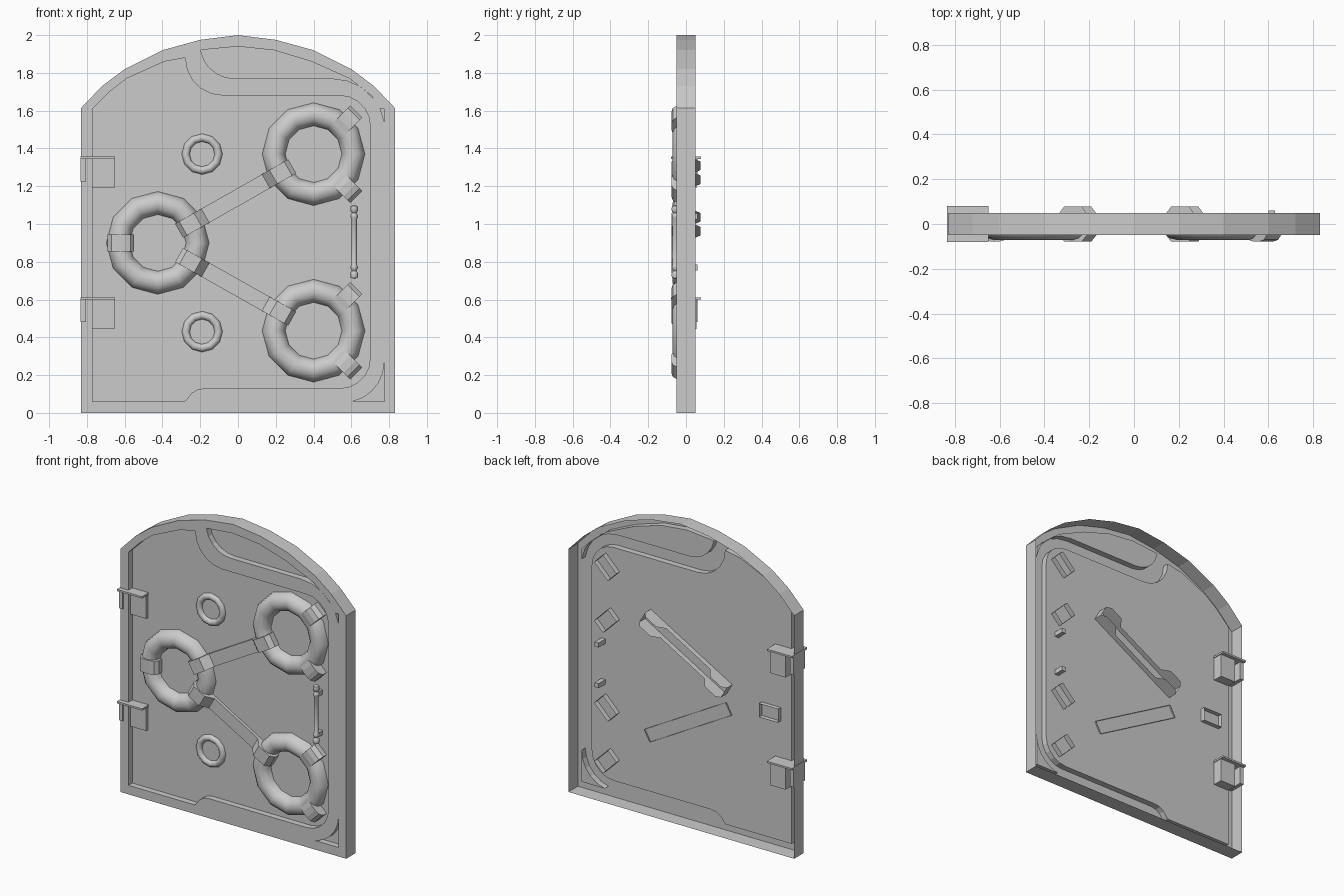
import bpy, bmesh
from math import sin, cos, pi, radians, atan2, degrees, hypot
from mathutils import Vector
from mathutils.geometry import tessellate_polygon

if "Cube" in bpy.data.objects:
    bpy.data.objects.remove(bpy.data.objects["Cube"])

FRONT, PANEL, BACK = -0.05, -0.01, 0.05


def finish(name, verts, faces, smooth=False):
    """Make an open-backed shell whose front faces -y."""
    bm = bmesh.new()
    vs = [bm.verts.new(v) for v in verts]
    for f in faces:
        bm.faces.new([vs[i] for i in f])
    bmesh.ops.recalc_face_normals(bm, faces=bm.faces[:])
    if sum(f.normal.y * f.calc_area() for f in bm.faces) > 0:
        bmesh.ops.reverse_faces(bm, faces=bm.faces[:])
    me = bpy.data.meshes.new(name)
    bm.to_mesh(me)
    bm.free()
    ob = bpy.data.objects.new(name, me)
    bpy.context.collection.objects.link(ob)
    if smooth:
        bpy.ops.object.select_all(action='DESELECT')
        ob.select_set(True)
        bpy.context.view_layer.objects.active = ob
        bpy.ops.object.shade_smooth_by_angle(angle=radians(50))
    return ob


def box(name, x0, x1, y0, y1, z0, z1):
    bpy.ops.mesh.primitive_cube_add(size=1, location=((x0+x1)/2, (y0+y1)/2, (z0+z1)/2))
    ob = bpy.context.object
    ob.name = name
    ob.scale = (x1-x0, y1-y0, z1-z0)


def arc(cx, cz, r, a0, a1, n=5):
    return [(cx + r*cos(radians(a0+(a1-a0)*i/n)), cz + r*sin(radians(a0+(a1-a0)*i/n)))
            for i in range(n+1)]


# Door leaf: pressed shell with an arched rim and three recessed panels
half = [(.72, 1.73), (.60, 1.82), (.40, 1.92), (.20, 1.975)]
outline = ([(-.83, 0), (.83, 0), (.83, 1.615)] + half + [(0, 2)]
           + [(-x, z) for x, z in reversed(half)] + [(-.83, 1.615)])
main_recess = ([(-.77, .06), (-.285, .06)] + arc(-.18, .03, .10, 155, 90, 3)
               + arc(.54, .29, .16, -90, 0) + arc(.54, 1.52, .16, 0, 90)
               + arc(-.08, 1.88, .20, 270, 180)
               + [(-.39, 1.86), (-.59, 1.77), (-.68, 1.70), (-.77, 1.61)])
top_recess = (arc(-.02, 1.95, .18, 190, 270) + arc(.50, 1.49, .28, 90, 10)
              + [(.775, 1.61), (.68, 1.70), (.59, 1.77), (.39, 1.86), (.19, 1.92),
                 (0, 1.94), (-.19, 1.922)])
corner_recess = arc(.56, .27, .215, 0, -78) + [(.775, .06)]
recesses = [main_recess, top_recess, corner_recess]

loops = [outline] + recesses
flat = [p for lp in loops for p in lp]
n = len(flat)
tris = tessellate_polygon([[Vector((x, z, 0)) for x, z in lp] for lp in loops])
verts = [(x, FRONT, z) for x, z in flat]
faces = [tuple(t) for t in tris]
start = 0
for k, lp in enumerate(loops):
    m = len(lp)
    verts += [(x, BACK if k == 0 else PANEL, z) for x, z in lp]
    for i in range(m):
        a, b = start+i, start+(i+1) % m
        faces.append((a, b, b+n, a+n))
    if k:
        faces.append(tuple(range(n+start, n+start+m)))
    start += m
finish("door_leaf", verts, faces)


# Half-round rings standing on the panel
def ring(name, cx, cz, major, minor, seg=12, sides=6):
    verts, faces = [], []
    for i in range(seg):
        a = 2*pi*i/seg
        for j in range(sides+1):
            t = pi*j/sides
            r = major + minor*cos(t)
            verts.append((cx+r*cos(a), PANEL-minor*sin(t), cz+r*sin(a)))
    w = sides+1
    for i in range(seg):
        for j in range(sides):
            p, q = i*w+j, ((i+1) % seg)*w+j
            faces.append((p, p+1, q+1, q))
    finish(name, verts, faces, True)


hub, upper, lower = (-.425, .90), (.40, 1.37), (.40, .435)
for name, c in (("hub_ring", hub), ("upper_ring", upper), ("lower_ring", lower)):
    ring(name, *c, .211, .061)
for i, z in enumerate((.43, 1.37)):
    ring(f"small_ring_{i+1}", -.19, z, .087, .021)


# Straps: open-backed channels given as (distance, front y, back y)
def strap(name, origin, angle, prof, width=.09):
    a = radians(angle)
    u, s = (cos(a), sin(a)), (-sin(a)*width/2, cos(a)*width/2)
    verts, faces = [], []
    for r, f, b in prof:
        for k, y in ((1, f), (-1, f), (1, b), (-1, b)):
            verts.append((origin[0]+u[0]*r+k*s[0], y, origin[1]+u[1]*r+k*s[1]))
    for i in range(len(prof)-1):
        p, q = 4*i, 4*i+4
        faces += [(p, p+1, q+1, q), (p, q, q+2, p+2), (p+1, p+3, q+3, q+1)]
    e = 4*len(prof)-4
    faces += [(0, 2, 3, 1), (e, e+1, e+3, e+2)]
    finish(name, verts, faces)


def clip(r0, r1, back):
    return [(r0, -.045, back), (r0+.02, -.07, back), (r0+.05, -.078, back),
            (r1-.05, -.078, back), (r1-.02, -.07, back), (r1, -.045, back)]


strap("hub_clip", hub, 180, clip(.125, .265, .02))
for name, c in (("upper", upper), ("lower", lower)):
    for a in (45, -45):
        strap(f"{name}_clip_{'a' if a > 0 else 'b'}", c, a, clip(.18, .32, .025))

# Link bars between hub and outer rings; the upper one is thick-ended at the back too
for name, c, deep in (("upper_link", upper, True), ("lower_link", lower, False)):
    dx, dz = c[0]-hub[0], c[1]-hub[1]
    length = hypot(dx, dz)
    end = [(.13, -.05, .05), (.155, -.078, .078), (.245, -.078, .078), (.29, -.03, .025)]
    prof = end + [(length-r, f, b) for r, f, b in reversed(end)]
    if not deep:
        prof = [(r, f, 0) for r, f, b in prof]
    strap(name, hub, degrees(atan2(dz, dx)), prof, .085)

# Handle: turned rod with finials, on two brackets through the panel
rod = [(0, .71), (.018, .715), (.021, .73), (.018, .745), (.011, .752),
       (.019, .765), (.019, .775), (.014, .785)]
rod += [(r, 1.81-z) for r, z in reversed(rod)]
seg = 10
verts = [(.615+r*cos(2*pi*i/seg), -.057+r*sin(2*pi*i/seg), z) for r, z in rod for i in range(seg)]
faces = [(j*seg+i, j*seg+(i+1) % seg, (j+1)*seg+(i+1) % seg, (j+1)*seg+i)
         for j in range(len(rod)-1) for i in range(seg)]
handle = finish("handle_rod", verts, faces, True)
bm = bmesh.new()
bm.from_mesh(handle.data)
bmesh.ops.remove_doubles(bm, verts=bm.verts[:], dist=1e-4)
bmesh.ops.recalc_face_normals(bm, faces=bm.faces[:])
bm.to_mesh(handle.data)
bm.free()
for i, z in enumerate((.77, 1.04)):
    box(f"handle_bracket_{i+1}", .60, .63, -.05, .06, z-.015, z+.015)

# Hinges: top plate over an inner block and an outer leaf
for i, z in enumerate((.60, 1.345)):
    box(f"hinge_plate_{i+1}", -.835, -.65, -.08, .08, z, z+.012)
    box(f"hinge_block_{i+1}", -.77, -.655, -.03, .055, z-.155, z)
    box(f"hinge_leaf_{i+1}", -.833, -.806, -.06, .06, z-.12, z)
